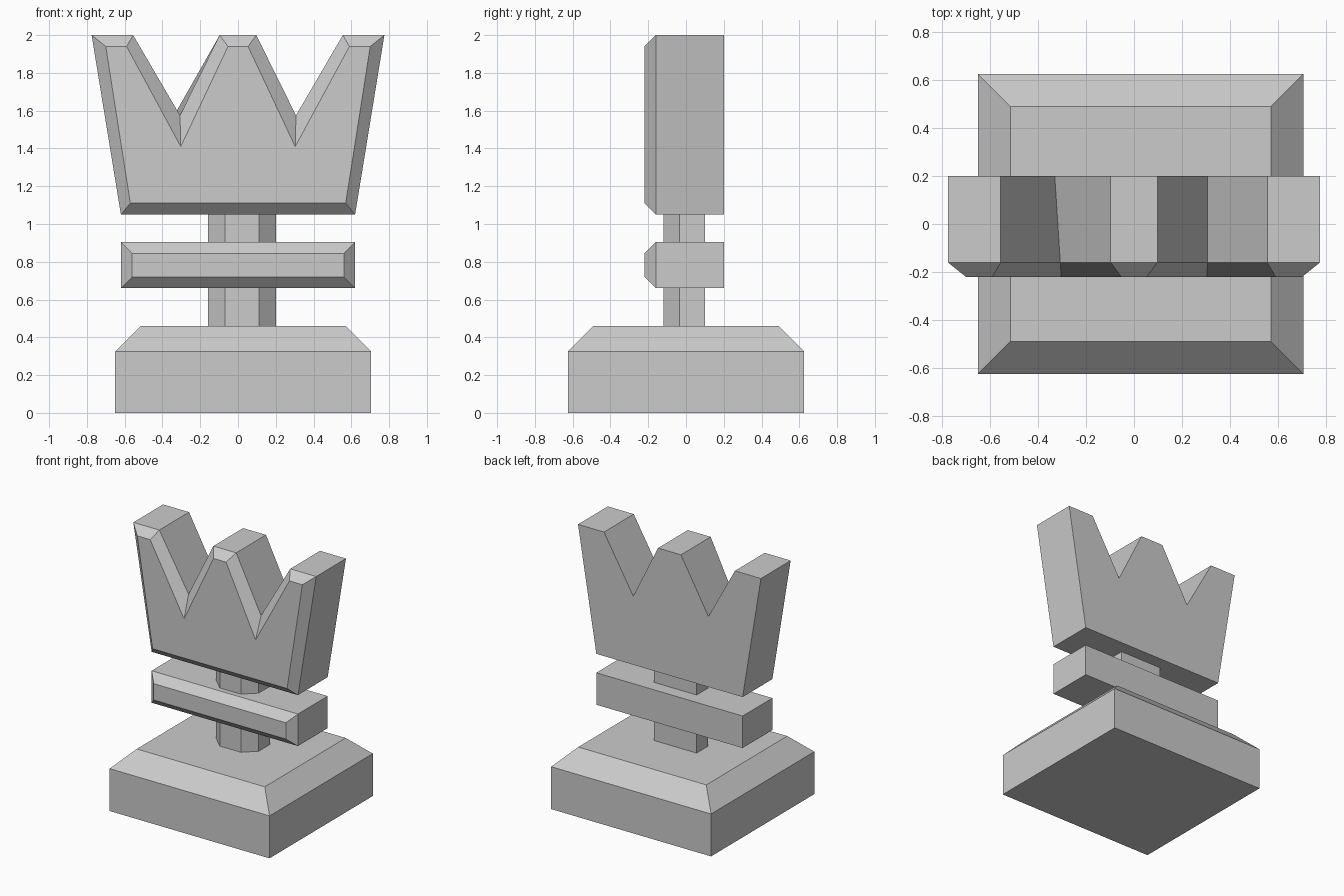
import bpy
import bmesh

cube = bpy.data.objects.get("Cube")
if cube:
    bpy.data.objects.remove(cube, do_unlink=True)

grey = bpy.data.materials.new("plain grey")
grey.use_nodes = True
COLOUR = (0.6, 0.6, 0.6, 1)
grey.diffuse_color = COLOUR
grey.node_tree.nodes["Principled BSDF"].inputs["Base Color"].default_value = COLOUR


def loft(name, loops):
    """Join matching outlines with flat sides and cap both ends."""
    bm = bmesh.new()
    rings = [[bm.verts.new(p) for p in loop] for loop in loops]
    for a, b in zip(rings, rings[1:]):
        for i in range(len(a)):
            j = (i + 1) % len(a)
            bm.faces.new((a[i], a[j], b[j], b[i]))
    bm.faces.new(rings[0])
    bm.faces.new(rings[-1])
    bmesh.ops.recalc_face_normals(bm, faces=bm.faces)
    mesh = bpy.data.meshes.new(name)
    bm.to_mesh(mesh)
    bm.free()
    mesh.materials.append(grey)
    obj = bpy.data.objects.new(name, mesh)
    bpy.context.collection.objects.link(obj)
    return obj


def rect(x0, x1, y0, y1):
    return [(x0, y0), (x1, y0), (x1, y1), (x0, y1)]


def at_y(outline, y):
    return [(x, y, z) for x, z in outline]


def at_z(outline, z):
    return [(x, y, z) for x, y in outline]


BACK, SHOULDER, FRONT = 0.20, -0.16, -0.22

# Base block with a sloped top rim
foot = rect(-0.65, 0.705, -0.625, 0.625)
loft("base", [at_z(foot, 0), at_z(foot, 0.325),
              at_z(rect(-0.515, 0.57, -0.49, 0.49), 0.46)])

# Post with its two front corners cut off
post = [(-0.16, 0.10), (-0.16, -0.035), (-0.07, -0.12),
        (0.11, -0.12), (0.20, -0.035), (0.20, 0.10)]
loft("post", [at_z(post, 0.46), at_z(post, 1.05)])

# Collar bar with a bevelled front
bar = rect(-0.62, 0.62, 0.66, 0.905)
loft("collar_bar", [at_y(bar, BACK), at_y(bar, SHOULDER),
                    at_y(rect(-0.56, 0.56, 0.72, 0.845), FRONT)])

# Three-pointed crown with a bevelled front
half = [(0.62, 1.05), (0.775, 2), (0.555, 2), (0.307, 1.575), (0.097, 2)]
half_front = [(0.57, 1.11), (0.70, 1.94), (0.59, 1.94), (0.303, 1.41), (0.053, 1.94)]


def mirrored(points):
    return points + [(-x, z) for x, z in reversed(points)]


crown = mirrored(half)
crown_back = list(crown)
crown_back[6] = (-0.33, 1.59)  # this notch runs slightly askew
loft("crown", [at_y(crown_back, BACK), at_y(crown, SHOULDER),
               at_y(mirrored(half_front), FRONT)])
